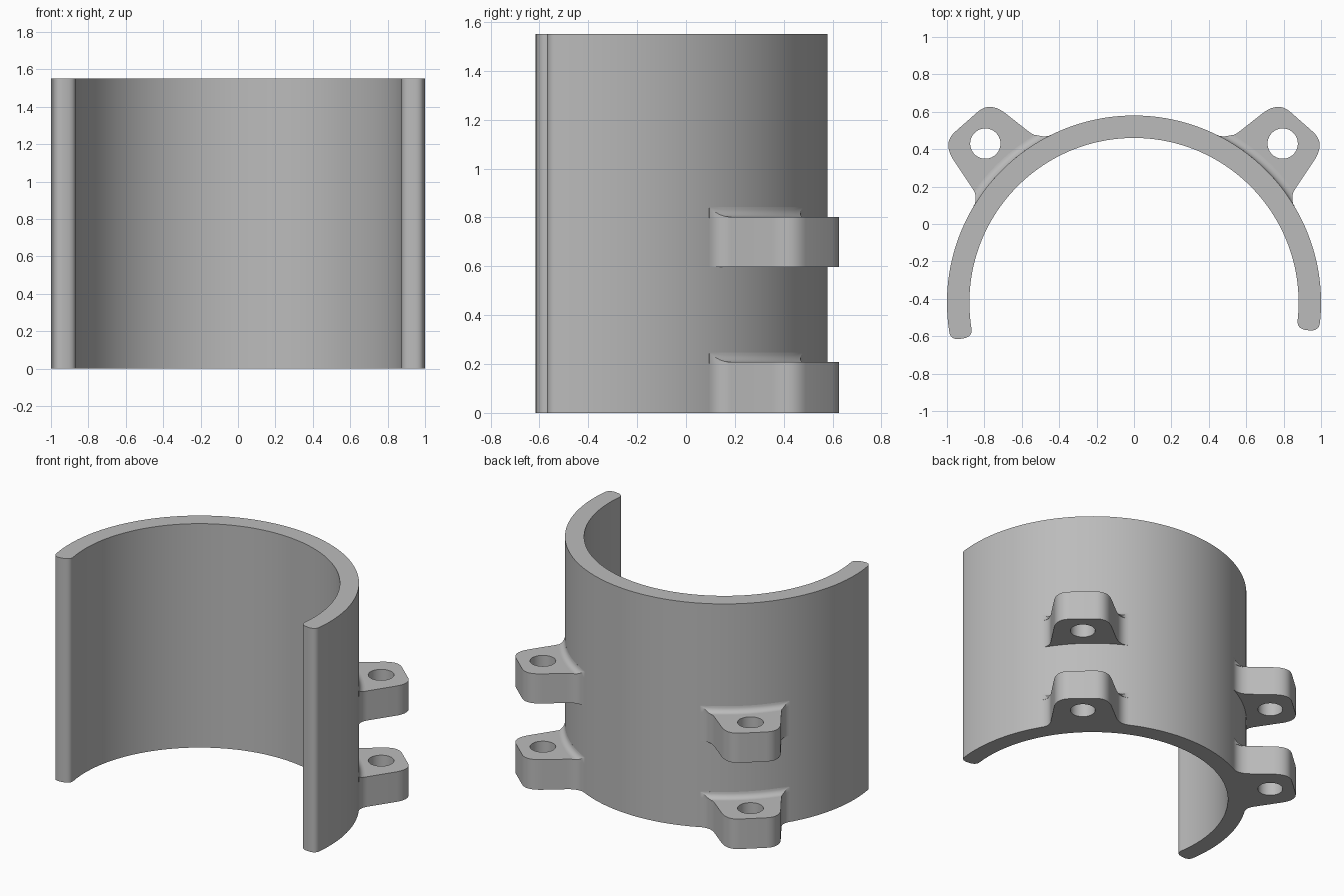
import bpy, bmesh
from math import sin, cos, pi, radians, sqrt
from mathutils import Vector

cube = bpy.data.objects.get("Cube")
if cube:
    bpy.data.objects.remove(cube)

CY = -0.42              # centre of the shell arc
R_OUT, R_IN = 1.0, 0.88
HEIGHT = 1.55
FILLET = 0.04

grey = bpy.data.materials.new("plain_grey")
grey.use_nodes = True
colour = (0.5, 0.5, 0.5, 1)
grey.diffuse_color = colour
grey.node_tree.nodes["Principled BSDF"].inputs["Base Color"].default_value = colour


def polar(r, a):
    return Vector((r * cos(a), CY + r * sin(a)))


def arc(r, a0, a1, n):
    return [polar(r, a0 + (a1 - a0) * i / n) for i in range(n + 1)]


def bend(p0, p1, p2, n=10):
    p0, p1, p2 = Vector(p0), Vector(p1), Vector(p2)
    ts = [i / n for i in range(n + 1)]
    return [p0 * (1 - t) ** 2 + p1 * 2 * t * (1 - t) + p2 * t * t for t in ts]


def finish(bm, name, mirror=False):
    bmesh.ops.recalc_face_normals(bm, faces=bm.faces)
    mesh = bpy.data.meshes.new(name)
    bm.to_mesh(mesh)
    bm.free()
    mesh.materials.append(grey)
    ob = bpy.data.objects.new(name, mesh)
    bpy.context.collection.objects.link(ob)
    bpy.ops.object.select_all(action='DESELECT')
    ob.select_set(True)
    bpy.context.view_layer.objects.active = ob
    bpy.ops.object.shade_smooth_by_angle(angle=radians(32))
    if mirror:
        ob.modifiers.new("Mirror", 'MIRROR').use_clip = False
    return ob


def prism(name, loops, z0, z1, mirror=False):
    """Extrude an outline, with optional hole loops, from z0 to z1."""
    bm = bmesh.new()
    edges = []
    for loop in loops:
        vs = [bm.verts.new((p.x, p.y, z0)) for p in loop]
        edges += [bm.edges.new((vs[i - 1], vs[i])) for i in range(len(vs))]
    bmesh.ops.triangle_fill(bm, edges=edges, use_beauty=True)
    geo = bmesh.ops.extrude_face_region(bm, geom=bm.faces[:], use_keep_orig=True)
    top = [g for g in geo["geom"] if isinstance(g, bmesh.types.BMVert)]
    bmesh.ops.translate(bm, verts=top, vec=(0, 0, z1 - z0))
    return finish(bm, name, mirror)


def end_cap(a, side):
    """Rounded end, running from the outer to the inner wall."""
    mid, half = (R_OUT + R_IN) / 2, (R_OUT - R_IN) / 2
    radial = Vector((cos(a), sin(a)))
    along = Vector((-sin(a), cos(a))) * side
    pts = []
    for i in range(1, 16):
        t = pi * i / 16
        c = cos(t)
        u = half * (1 if c > 0 else -1) * abs(c) ** 0.75
        pts.append(polar(mid, a) + radial * u + along * 0.05 * sin(t) ** 0.75)
    return pts


# Half-round shell, one leg slightly longer than the other
a_right, a_left = radians(-6), radians(188.8)
outline = arc(R_OUT, a_right, a_left, 128) + end_cap(a_left, 1)
outline += arc(R_IN, a_left, a_right, 128) + end_cap(a_right, -1)[::-1]
prism("half_round_shell", [outline], 0, HEIGHT)

# Lug outline with a bolt hole
A0, A1 = radians(31), radians(63.6)
lug = bend((0.445, 0.476), (0.503, 0.447), (0.568, 0.498))
lug += bend((0.685, 0.59), (0.77, 0.657), (0.835, 0.60))
lug += bend((0.96, 0.49), (1.02, 0.433), (0.97, 0.35))
lug += bend((0.862, 0.187), (0.83, 0.139), (0.857, 0.095))
lug += arc(0.985, A0, A1, 20)
hole = [Vector((0.795 + 0.081 * cos(t * pi / 20), 0.43 + 0.081 * sin(t * pi / 20)))
        for t in range(40)]


def lug_fillet(name, z, steps=40, n=8):
    """Concave blend between the lug's top and the shell."""
    bm = bmesh.new()
    rings = []
    for i in range(steps + 1):
        a = A0 + (A1 - A0) * i / steps
        s = min(a - A0, A1 - a)
        w = max(0.001, min(FILLET, s * s / 0.12))
        section = [(0.985, z - 0.005), (0.985, z + FILLET)]
        for k in range(n + 1):
            d = w * (k / n) ** 1.5
            rise = FILLET - sqrt(max(0, FILLET ** 2 - (FILLET - d) ** 2))
            section.append((R_OUT + d, z + rise))
        section.append((R_OUT + w, z - 0.005))
        rings.append([bm.verts.new((*polar(r, a), h)) for r, h in section])
    for ra, rb in zip(rings, rings[1:]):
        for k in range(len(ra)):
            bm.faces.new((ra[k - 1], ra[k], rb[k], rb[k - 1]))
    bm.faces.new(rings[0])
    bm.faces.new(rings[-1])
    finish(bm, name, True)


# Lower and upper pairs of lugs
for level, z0, z1 in (("lower", 0, 0.208), ("upper", 0.597, 0.802)):
    prism(level + "_bolt_lugs", [lug, hole], z0, z1, True)
    lug_fillet(level + "_lug_fillets", z1)
